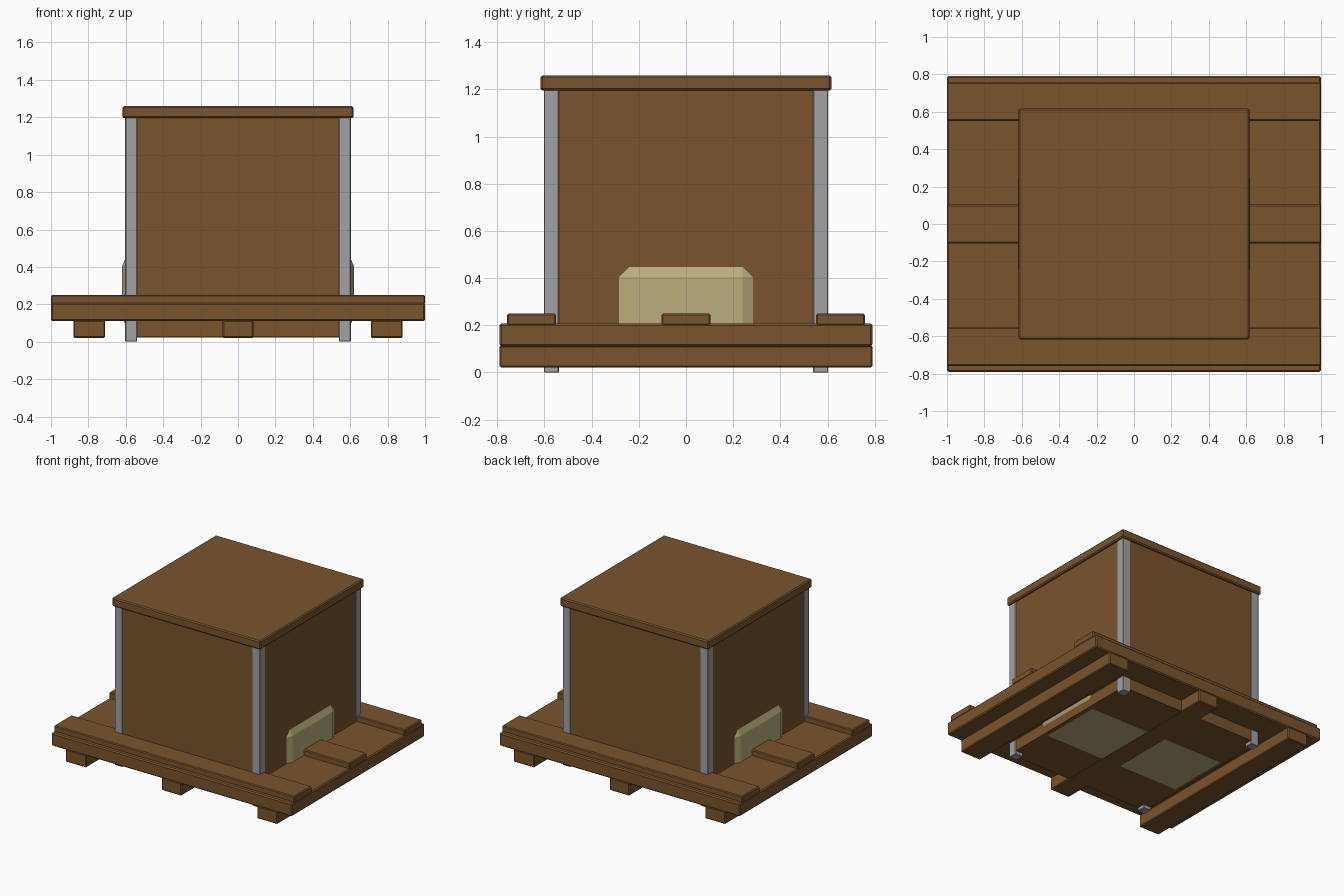
import bpy, bmesh
from mathutils import Vector

if "Cube" in bpy.data.objects:
    bpy.data.objects.remove(bpy.data.objects["Cube"])


def material(name, rgb):
    m = bpy.data.materials.new(name)
    m.diffuse_color = (*rgb, 1)
    m.use_nodes = True
    m.node_tree.nodes["Principled BSDF"].inputs["Base Color"].default_value = m.diffuse_color
    return m


wood = material("brown wood", (0.195, 0.09, 0.027))
metal = material("grey metal", (0.36, 0.36, 0.38))
straw = material("pale straw", (0.50, 0.42, 0.20))


def block(name, lo, hi, mat, bevel=0.0, stretch=(1, 1, 1)):
    """Box between two corners; bevel is scaled by stretch on each axis."""
    lo, hi, s = Vector(lo), Vector(hi), Vector(stretch)
    size, mid = hi - lo, (lo + hi) / 2
    bm = bmesh.new()
    bmesh.ops.create_cube(bm, size=1)
    for v in bm.verts:
        v.co = Vector([v.co[i] * size[i] / s[i] for i in range(3)])
    if bevel:
        bmesh.ops.bevel(bm, geom=bm.edges[:], offset=bevel, segments=1,
                        affect='EDGES', profile=0.5)
    for v in bm.verts:
        v.co = Vector([v.co[i] * s[i] for i in range(3)])
    mesh = bpy.data.meshes.new(name)
    bm.to_mesh(mesh)
    bm.free()
    ob = bpy.data.objects.new(name, mesh)
    ob.location = mid
    mesh.materials.append(mat)
    bpy.context.collection.objects.link(ob)
    return ob


# Pallet: runners, deck and raised slats
for x, half in ((-0.795, 0.085), (0, 0.082), (0.795, 0.085)):
    block("pallet_runner", (x - half, -0.79, 0.021), (x + half, 0.79, 0.115), wood, 0.006)
block("pallet_deck", (-1, -0.79, 0.11), (1, 0.79, 0.208), wood, 0.008)
for y in (-0.655, 0, 0.655):
    block("pallet_slat", (-1, y - 0.103, 0.2), (1, y + 0.103, 0.25), wood, 0.006)

# Crate body and lid
block("crate_body", (-0.6, -0.6, 0.025), (0.6, 0.6, 1.2), wood)
block("crate_lid", (-0.617, -0.617, 1.195), (0.617, 0.617, 1.26), wood, 0.008)

# Metal corner posts
for sx in (-1, 1):
    for sy in (-1, 1):
        cx, cy = sx * 0.571, sy * 0.571
        block("corner_post", (cx - 0.032, cy - 0.032, 0),
              (cx + 0.032, cy + 0.032, 1.198), metal, 0.003)

# Chamfered block passing through the crate
block("straw_block", (-0.62, -0.348, 0.023), (0.62, 0.348, 0.513), straw,
      0.108, (0.463, 1, 1))
